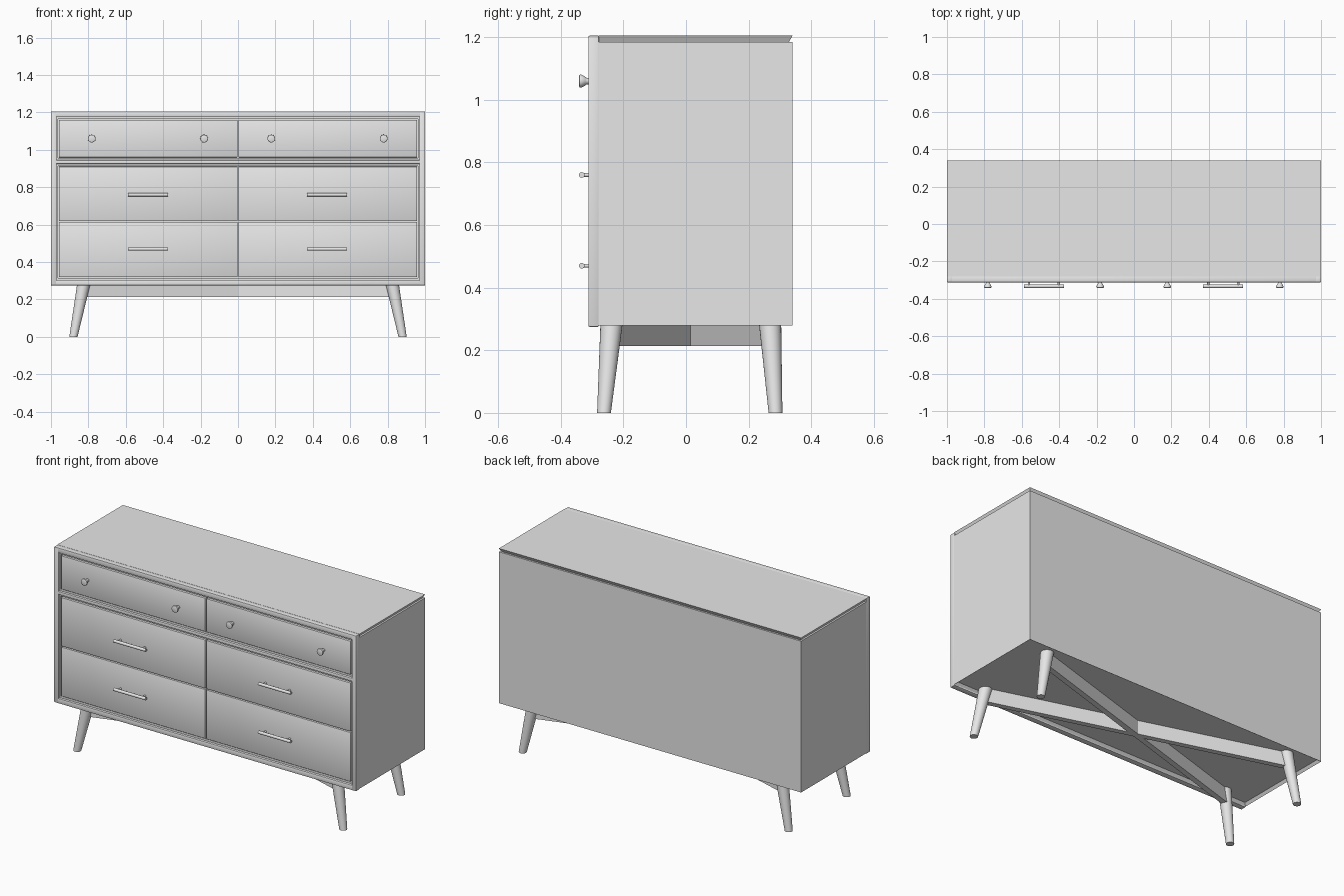
import bpy, bmesh, math
from mathutils import Vector, Matrix

if "Cube" in bpy.data.objects:
    bpy.data.objects.remove(bpy.data.objects["Cube"])

grey = bpy.data.materials.new("plain_grey")
grey.diffuse_color = (0.8, 0.8, 0.8, 1)
grey.use_nodes = True
grey.node_tree.nodes["Principled BSDF"].inputs["Base Color"].default_value = grey.diffuse_color


def finish(bm, name, smooth=False):
    bmesh.ops.recalc_face_normals(bm, faces=bm.faces)
    me = bpy.data.meshes.new(name)
    bm.to_mesh(me)
    bm.free()
    me.materials.append(grey)
    ob = bpy.data.objects.new(name, me)
    bpy.context.collection.objects.link(ob)
    if smooth:
        bpy.ops.object.select_all(action='DESELECT')
        ob.select_set(True)
        bpy.context.view_layer.objects.active = ob
        bpy.ops.object.shade_smooth_by_angle(angle=math.radians(40))
    return ob


def add_box(bm, x, y, z):
    m = Matrix.Translation(((x[0]+x[1])/2, (y[0]+y[1])/2, (z[0]+z[1])/2)) \
        @ Matrix.Diagonal((x[1]-x[0], y[1]-y[0], z[1]-z[0], 1))
    return bmesh.ops.create_cube(bm, size=1, matrix=m)["verts"]


def box(name, x, y, z, bevel=0):
    bm = bmesh.new()
    add_box(bm, x, y, z)
    if bevel:
        bmesh.ops.bevel(bm, geom=bm.edges[:], offset=bevel, segments=2,
                        profile=0.5, affect='EDGES')
    return finish(bm, name, bevel > 0)


def add_tube(bm, stations, segs=20):
    """Round skin through (centre, radius) stations, rings square to axis."""
    def ring(c, r, rot):
        return [bm.verts.new(Vector(c) + rot @ Vector((r*math.cos(a), r*math.sin(a), 0)))
                for a in (2*math.pi*i/segs for i in range(segs))]
    axis = Vector(stations[-1][0]) - Vector(stations[0][0])
    rot = Vector((0, 0, 1)).rotation_difference(axis).to_matrix()
    if abs(axis.z) > abs(axis.x) and abs(axis.z) > abs(axis.y):
        rot = Matrix.Identity(3)          # legs keep level feet
    rings = [ring(c, r, rot) for c, r in stations]
    for a, b in zip(rings, rings[1:]):
        for i in range(segs):
            j = (i+1) % segs
            bm.faces.new((a[i], a[j], b[j], b[i]))
    bm.faces.new(rings[0])
    bm.faces.new(rings[-1])


# cabinet body with recessed underside
bm = bmesh.new()
add_box(bm, (-1, 1), (-0.28, 0.34), (0.28, 1.185))
bm.faces.ensure_lookup_table()
under = min(bm.faces, key=lambda f: f.calc_center_median().z)
bmesh.ops.inset_region(bm, faces=[under], thickness=0.018, depth=0)
bmesh.ops.translate(bm, verts=under.verts[:], vec=(0, 0, 0.015))
finish(bm, "cabinet_body")

# top slab, chamfered underneath
bm = bmesh.new()
for v in add_box(bm, (-1, 1), (-0.28, 0.34), (1.183, 1.205)):
    if v.co.z < 1.19:
        v.co.x *= 0.988
        if v.co.y > 0:
            v.co.y -= 0.012
finish(bm, "top_slab")

# front frame: two stiles and three rails
FY = (-0.312, -0.278)
for side, s in (("left", -1), ("right", 1)):
    box(f"{side}_stile", sorted((s*0.97, s)), FY, (0.275, 1.205), 0.004)
for name, z in (("top_rail", (1.175, 1.205)), ("middle_rail", (0.925, 0.945)),
                ("bottom_rail", (0.275, 0.305))):
    box(name, (-0.975, 0.975), FY, z, 0.004)

# stepped lips around each drawer opening
for name, z0, z1 in (("upper", 0.945, 1.175), ("lower", 0.305, 0.925)):
    bm = bmesh.new()
    y = (-0.298, -0.279)
    add_box(bm, (-0.971, 0.971), y, (z0-0.001, z0+0.011))
    add_box(bm, (-0.971, 0.971), y, (z1-0.011, z1+0.001))
    for s in (-1, 1):
        add_box(bm, sorted((s*0.971, s*0.962)), y, (z0+0.011, z1-0.011))
    finish(bm, f"{name}_opening_lip")

# drawer fronts, two per row
for row, z in (("top", (0.96, 1.16)), ("middle", (0.62, 0.91)), ("bottom", (0.32, 0.614))):
    for side, s in (("left", -1), ("right", 1)):
        box(f"{row}_{side}_drawer", sorted((s*0.003, s*0.957)), (-0.305, -0.279), z, 0.002)

# flared round knobs on the top drawers
for i, x in enumerate((-0.782, -0.181, 0.178, 0.779)):
    bm = bmesh.new()
    add_tube(bm, [((x, y, 1.06), r) for y, r in (
        (-0.303, 0.010), (-0.317, 0.010), (-0.322, 0.014), (-0.335, 0.021),
        (-0.340, 0.020), (-0.342, 0.015))], 24)
    finish(bm, f"knob_{i+1}", True)

# bar handles on two posts
for row, z in (("middle", 0.76), ("bottom", 0.47)):
    for side, cx in (("left", -0.482), ("right", 0.477)):
        bm = bmesh.new()
        add_tube(bm, [((cx-0.107, -0.333, z), 0.009), ((cx+0.107, -0.333, z), 0.009)], 16)
        for dx in (-0.08, 0.08):
            add_tube(bm, [((cx+dx, -0.303, z), 0.006), ((cx+dx, -0.333, z), 0.006)], 12)
        finish(bm, f"{row}_{side}_handle", True)

# splayed tapered legs
for end, ytop, ybot in (("front", -0.237, -0.262), ("back", 0.268, 0.286)):
    for side, s in (("left", -1), ("right", 1)):
        bm = bmesh.new()
        add_tube(bm, [((s*0.88, ybot, 0), 0.022), ((s*0.822, ytop, 0.296), 0.036)], 24)
        finish(bm, f"{end}_{side}_leg", True)

# crossed planks under the body joining opposite legs
for name, s in (("brace_a", 1), ("brace_b", -1)):
    a, b = Vector((-0.825*s, -0.235, 0)), Vector((0.825*s, 0.265, 0))
    d = b - a
    bm = bmesh.new()
    add_box(bm, (-d.length/2, d.length/2), (-0.016, 0.016), (0.213, 0.296))
    bmesh.ops.transform(bm, verts=bm.verts, matrix=Matrix.Translation((a+b)/2)
                        @ Matrix.Rotation(math.atan2(d.y, d.x), 4, 'Z'))
    finish(bm, name)
